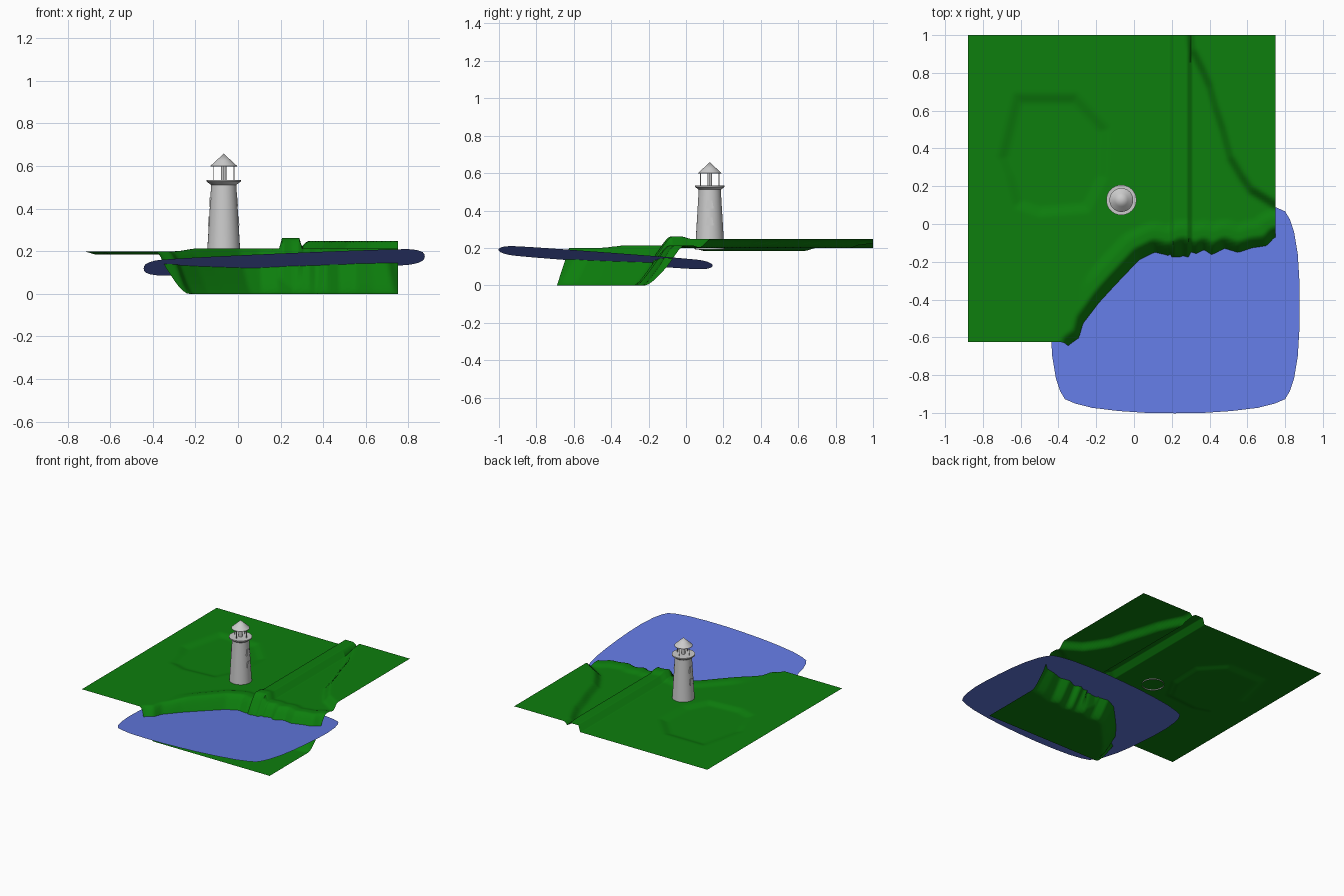
import bpy, bmesh, math
from mathutils import Vector

if "Cube" in bpy.data.objects:
    bpy.data.objects.remove(bpy.data.objects["Cube"])


def material(name, rgb):
    m = bpy.data.materials.new(name)
    m.diffuse_color = (*rgb, 1)
    m.use_nodes = True
    m.node_tree.nodes["Principled BSDF"].inputs["Base Color"].default_value = m.diffuse_color
    return m


GREEN = material("grass green", (0.004, 0.21, 0.004))
BLUE = material("water blue", (0.125, 0.195, 0.76))
GREY = material("stone grey", (0.6, 0.6, 0.6))


def finish(name, bm, mat, angle=35):
    me = bpy.data.meshes.new(name)
    bm.to_mesh(me)
    bm.free()
    ob = bpy.data.objects.new(name, me)
    bpy.context.collection.objects.link(ob)
    me.materials.append(mat)
    bpy.ops.object.select_all(action='DESELECT')
    ob.select_set(True)
    bpy.context.view_layer.objects.active = ob
    bpy.ops.object.shade_smooth_by_angle(angle=math.radians(angle))
    return ob


def line_distance(x, y, pts):
    best = 9
    for (ax, ay), (bx, by) in zip(pts, pts[1:]):
        dx, dy = bx - ax, by - ay
        t = max(0, min(1, ((x - ax) * dx + (y - ay) * dy) / (dx * dx + dy * dy)))
        best = min(best, math.hypot(x - ax - t * dx, y - ay - t * dy))
    return best


def above(x, y, pts):
    if x <= pts[0][0]:
        return True
    for (ax, ay), (bx, by) in zip(pts, pts[1:]):
        if ax <= x <= bx:
            return y > ay + (by - ay) * (x - ax) / (bx - ax)
    return True


def inside(x, y, pts):
    hit = False
    for (ax, ay), (bx, by) in zip(pts, pts[1:]):
        if (ay > y) != (by > y) and x < ax + (bx - ax) * (y - ay) / (by - ay):
            hit = not hit
    return hit


def smooth(t):
    t = max(0, min(1, t))
    return t * t * (3 - 2 * t)


# Terrain: sheet with a cliff, a raised corner and a shallow hollow
cliff = [(-.35, -.75), (-.335, -.63), (-.28, -.59), (-.26, -.51), (-.18, -.40),
         (-.10, -.31), (.03, -.17), (.11, -.13), (.18, -.15), (.26, -.12),
         (.33, -.145), (.37, -.125), (.41, -.155), (.48, -.12), (.55, -.145),
         (.63, -.12), (.71, -.11), (.75, -.065), (.86, -.04)]
step = [(.29, 1.1), (.31, .92), (.365, .81), (.40, .73), (.43, .62), (.47, .50),
        (.51, .35), (.57, .25), (.62, .18), (.75, .10), (.9, .04)]
hollow = [(-.62, .67), (-.31, .67), (-.15, .50), (-.16, .25), (-.25, .08), (-.50, .06),
          (-.62, .10), (-.66, .25), (-.70, .35), (-.65, .55), (-.62, .67)]


def terrain_point(x, y):
    s = line_distance(x, y, cliff) * (1 if above(x, y, cliff) else -1)
    land = smooth((s + .06) / .115)
    z = .2 * land
    z += .014 * smooth((s - .0) / .05) * smooth((.15 - s) / .06) * smooth((x + .3) / .12)
    if y > -.15 and x > .2:
        d = line_distance(x, y, step) * (1 if above(x, y, step) else -1)
        z += .048 * smooth((d + .03) / .06)
    if y > -.05 and x < 0:
        d = line_distance(x, y, hollow) * (1 if inside(x, y, hollow) else -1)
        z -= .016 * smooth((d + .03) / .07)
    return x, y - .065 * (1 - land), z


N = 120
bm = bmesh.new()
X0, X1, Y0, Y1 = -.88, .75, -.625, 1.0
grid = [[bm.verts.new(terrain_point(X0 + (X1 - X0) * i / N, Y0 + (Y1 - Y0) * j / N))
         for i in range(N + 1)] for j in range(N + 1)]
for j in range(N):
    for i in range(N):
        bm.faces.new((grid[j][i], grid[j][i + 1], grid[j + 1][i + 1], grid[j + 1][i]))
finish("terrain", bm, GREEN, 80)

# Water: one tilted sheet with rounded corners and bowed edges
CX, CY = .217, -.43
quarter = [(.66, 0), (.658, .14), (.65, .27), (.63, .39), (.608, .455), (.583, .497),
           (.53, .52), (.44, .543), (.30, .56), (.15, .57), (0, .572)]
outline = quarter[:-1]
outline += [(-x, y) for x, y in reversed(quarter[1:])]
outline += [(-x, -y) for x, y in quarter[:-1]]
outline += [(x, -y) for x, y in reversed(quarter[1:])]
bm = bmesh.new()
bm.faces.new([bm.verts.new((CX + x, CY + y, .148 + .043 * x - .074 * y)) for x, y in outline])
finish("water", bm, BLUE)

# Lighthouse
LX, LY = -.067, .127


def lathe(name, profile, sides=32):
    bm = bmesh.new()
    rings = [[bm.verts.new((LX + r * math.cos(a * math.tau / sides),
                            LY + r * math.sin(a * math.tau / sides), z))
              for a in range(sides)] for r, z in profile]
    for lo, hi in zip(rings, rings[1:]):
        for a in range(sides):
            b = (a + 1) % sides
            bm.faces.new((lo[a], lo[b], hi[b], hi[a]))
    bmesh.ops.remove_doubles(bm, verts=bm.verts, dist=1e-5)
    return finish(name, bm, GREY)


lathe("tower", [(.078, .192), (.059, .512)])
lathe("gallery", [(0, .512), (.060, .512), (.080, .527), (.080, .535), (0, .535)])
lathe("lantern_core", [(.013, .535), (.013, .600)], 16)
lathe("roof", [(0, .597), (.063, .597), (.063, .600), (.035, .626), (0, .658)])


def box(name, corners, normal, depth):
    bm = bmesh.new()
    f = bm.faces.new([bm.verts.new(c) for c in corners])
    ext = bmesh.ops.extrude_face_region(bm, geom=[f])
    for v in ext["geom"]:
        if isinstance(v, bmesh.types.BMVert):
            v.co += Vector(normal) * depth
    bmesh.ops.recalc_face_normals(bm, faces=bm.faces)
    finish(name, bm, GREY)


# Lantern posts
for k in range(4):
    a = k * math.pi / 2
    px, py = LX + .049 * math.cos(a), LY + .049 * math.sin(a)
    w = .002
    box("lantern_post_%d" % k, [(px - w, py - w, .535), (px + w, py - w, .535),
                                (px + w, py + w, .535), (px - w, py + w, .535)], (0, 0, 1), .063)

# Tapered window plates on both sides of the tower
for side in (-1, 1):
    for k, z in enumerate((.32, .41)):
        pts = [(-.021, z), (.021, z), (.014, z + .043), (-.014, z + .043)]
        r = .0705 - (z - .32) * .06
        corners = [(LX + side * (r - .004 - .06 * (h - z)), LY + y, h) for y, h in pts]
        box("window_%s_%d" % ("left" if side < 0 else "right", k), corners, (side, 0, 0), .007)
